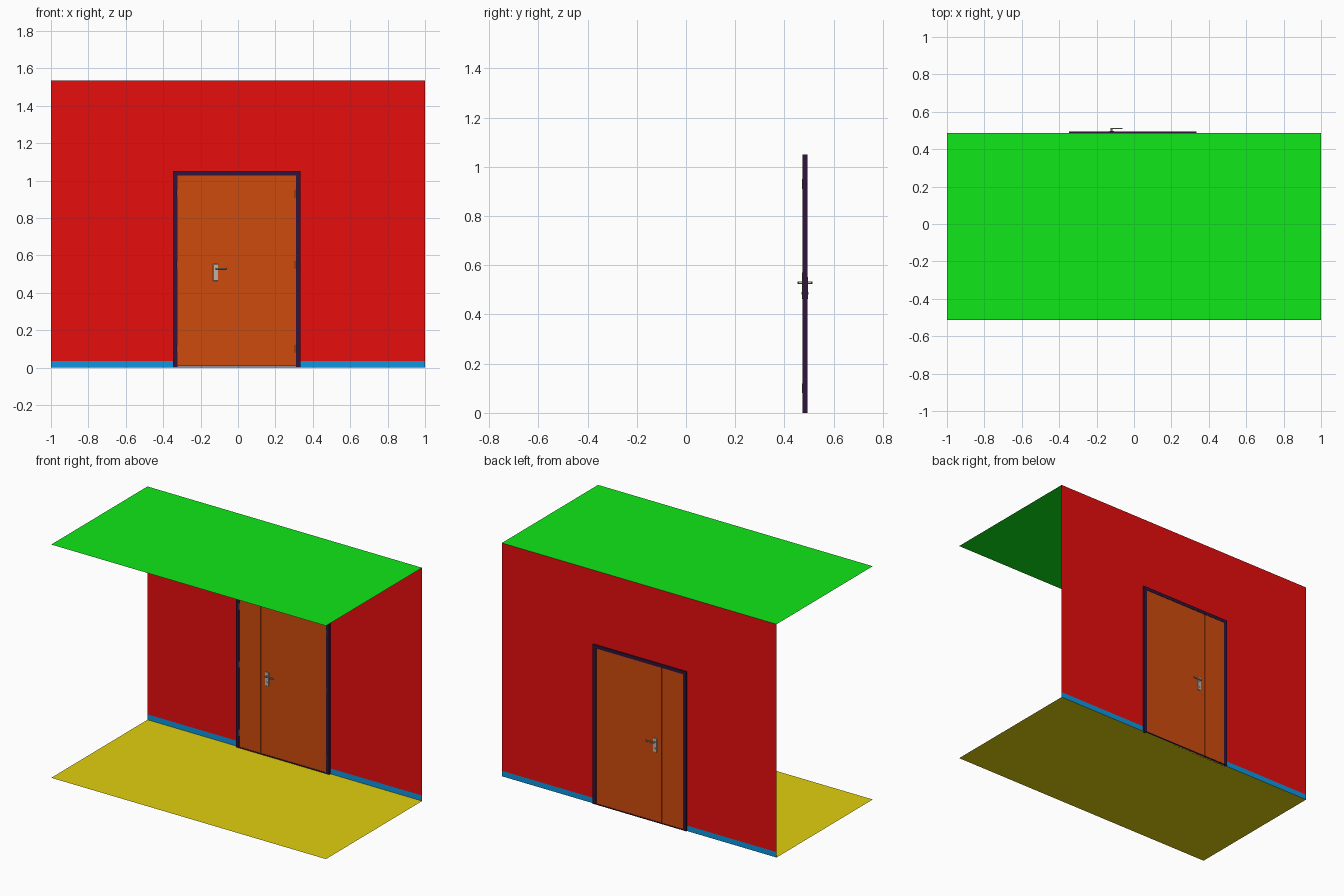
import bpy, bmesh, math
from mathutils import Matrix, Vector

if "Cube" in bpy.data.objects:
    bpy.data.objects.remove(bpy.data.objects["Cube"])


def mat(name, col):
    m = bpy.data.materials.new(name)
    m.diffuse_color = (*col, 1)
    m.use_nodes = True
    m.node_tree.nodes["Principled BSDF"].inputs["Base Color"].default_value = m.diffuse_color
    return m


RED = mat("wall_red", (0.8, 0.004, 0.004))
GREEN = mat("ceiling_green", (0.005, 0.8, 0.009))
YELLOW = mat("floor_yellow", (0.745, 0.63, 0.004))
BLUE = mat("skirting_blue", (0.004, 0.305, 0.745))
WOOD = mat("door_orange", (0.617, 0.071, 0.004))
DARK = mat("frame_purple", (0.03, 0.007, 0.045))
METAL = mat("handle_metal", (0.5, 0.45, 0.4))

H = 1.535                      # room height
YW = 0.4865                    # wall plane
YC = 0.4835                    # door centre plane
XL, XR, ZT = -0.347, 0.333, 1.05   # outer frame
FW = 0.024                     # frame width
SK = 0.036                     # skirting height


def finish(name, bm, m):
    me = bpy.data.meshes.new(name)
    bm.to_mesh(me)
    bm.free()
    ob = bpy.data.objects.new(name, me)
    me.materials.append(m)
    bpy.context.collection.objects.link(ob)
    return ob


def sheet(name, polys, m):
    bm = bmesh.new()
    for p in polys:
        bm.faces.new([bm.verts.new(v) for v in p])
    return finish(name, bm, m)


def prism(name, xz, y0, y1, m, bevel=0):
    """Extrude an x-z outline from y0 to y1."""
    bm = bmesh.new()
    f = bm.faces.new([bm.verts.new((x, y0, z)) for x, z in xz])
    r = bmesh.ops.extrude_face_region(bm, geom=[f])
    for v in r["geom"]:
        if isinstance(v, bmesh.types.BMVert):
            v.co.y = y1
    bmesh.ops.recalc_face_normals(bm, faces=bm.faces)
    if bevel:
        bmesh.ops.bevel(bm, geom=bm.edges[:], offset=bevel, segments=1, affect='EDGES')
    return finish(name, bm, m)


def rect(x0, x1, z0, z1):
    return [(x0, z0), (x1, z0), (x1, z1), (x0, z1)]


def rod(name, a, b, r, m, n=12):
    a, b = Vector(a), Vector(b)
    bm = bmesh.new()
    q = (b - a).to_track_quat('Z', 'Y').to_matrix().to_4x4()
    bmesh.ops.create_cone(bm, cap_ends=True, segments=n, radius1=r, radius2=r,
                          depth=(b - a).length,
                          matrix=Matrix.Translation((a + b) / 2) @ q)
    for f in bm.faces:
        f.smooth = len(f.verts) == 4
    for e in bm.edges:
        e.smooth = all(len(f.verts) == 4 for f in e.link_faces)
    return finish(name, bm, m)


# Floor and ceiling sheets
for name, z, m in (("floor", 0, YELLOW), ("ceiling", H, GREEN)):
    y0 = YW - 1
    sheet(name, [[(-1, y0, z), (1, y0, z), (1, YW, z), (-1, YW, z)]], m)

# Wall with door opening, skirting strips either side
outline = [(-1, SK), (XL, SK), (XL, ZT), (XR, ZT), (XR, SK), (1, SK), (1, H), (-1, H)]
sheet("wall", [[(x, YW, z) for x, z in outline]], RED)
sheet("skirting", [[(x, YW, z) for x, z in rect(a, b, 0, SK)]
                   for a, b in ((-1, XL), (XR, 1))], BLUE)

# Door frame and threshold
xl, xr, zt = XL + FW, XR - FW, ZT - FW + 0.002
prism("door_frame", [(XL, 0), (xl, 0), (xl, zt), (xr, zt), (xr, 0), (XR, 0), (XR, ZT), (XL, ZT)],
      YC - 0.0105, YC + 0.0105, DARK)
prism("threshold", rect(xl, xr, 0, 0.006), YC - 0.0095, YC + 0.0095, DARK)

# Narrow and wide door leaves, with a rebate strip closing the gap
XG = -0.167
prism("narrow_leaf", rect(xl, XG - 0.0015, 0.007, zt), YC - 0.0085, YC + 0.0085, WOOD)
prism("wide_leaf", rect(XG + 0.0015, xr, 0.007, zt), YC - 0.008, YC + 0.008, WOOD)
prism("rebate_strip", rect(XG - 0.0015, XG + 0.0015, 0.007, zt), YC - 0.003, YC + 0.003, WOOD)

# Hinges on the front side
for side, x in (("left", xl), ("right", xr)):
    for i, z in enumerate((0.1, 0.55, 0.93)):
        rod(f"hinge_{side}_{i}", (x, YC - 0.0095, z - 0.02), (x, YC - 0.0095, z + 0.02), 0.003, METAL, 8)

# Handle set on both faces: plate, neck, lever, lock cylinder
XH, ZH = -0.12, 0.529
for side, s in (("front", -1), ("back", 1)):
    prism(f"plate_{side}", rect(XH - 0.013, XH + 0.013, 0.463, 0.553),
          YC + s * 0.007, YC + s * 0.0125, METAL, 0.0012)
    rod(f"handle_neck_{side}", (XH, YC + s * 0.012, ZH), (XH, YC + s * 0.030, ZH), 0.0045, METAL)
    prism(f"lever_{side}", rect(XH - 0.004, XH + 0.058, ZH - 0.004, ZH + 0.004),
          YC + s * 0.0235, YC + s * 0.029, METAL, 0.0012)
    rod(f"lock_cylinder_{side}", (XH, YC + s * 0.012, 0.487), (XH, YC + s * 0.0145, 0.487), 0.005, METAL)
